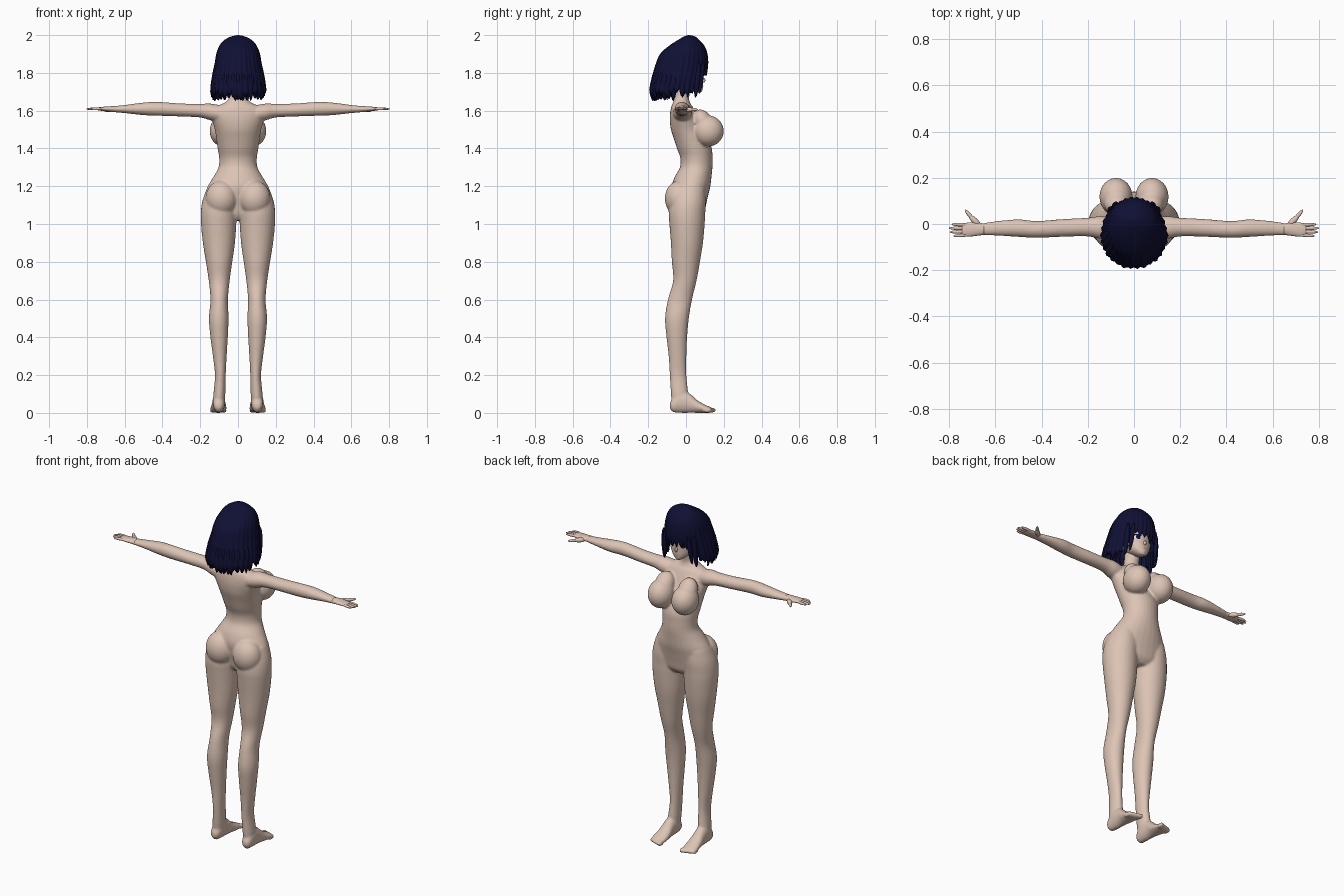
import bpy, bmesh, math, random
from mathutils import Vector, Matrix
from mathutils.bvhtree import BVHTree

random.seed(4)
cube = bpy.data.objects.get("Cube")
if cube:
    bpy.data.objects.remove(cube)


def material(name, rgb):
    m = bpy.data.materials.new(name)
    m.use_nodes = True
    m.diffuse_color = (*rgb, 1)
    m.node_tree.nodes["Principled BSDF"].inputs["Base Color"].default_value = (*rgb, 1)
    return m


SKIN = material("skin", (0.72, 0.55, 0.46))
NAVY = material("navy hair", (0.005, 0.005, 0.035))
WHITE = material("eye white", (0.8, 0.8, 0.8))
LIP = material("lip", (0.4, 0.16, 0.13))


def finish(bm, name, mat):
    bmesh.ops.recalc_face_normals(bm, faces=bm.faces)
    mesh = bpy.data.meshes.new(name)
    bm.to_mesh(mesh)
    bm.free()
    mesh.materials.append(mat)
    mesh.shade_smooth()
    ob = bpy.data.objects.new(name, mesh)
    bpy.context.collection.objects.link(ob)
    return ob


def dense(rings, k=4):
    """Catmull-Rom interpolation between the given rings."""
    out = []
    for i in range(len(rings) - 1):
        p0, p1, p2, p3 = (rings[min(max(j, 0), len(rings) - 1)] for j in range(i - 1, i + 3))
        for s in range(k):
            t = s / k
            out.append([b + t / 2 * (c - a + t * (2*a - 5*b + 4*c - d + t * (3*(b - c) + d - a)))
                        for a, b, c, d in zip(p0, p1, p2, p3)])
    return out + [list(rings[-1])]


def loft(bm, axis, rings, side=1, n=28):
    """Elliptical sections: position on the axis, then low and high on the other two."""
    loops = []
    for t, a0, a1, b0, b1 in dense(rings):
        loop = []
        for i in range(n):
            w = math.tau * i / n
            co = [(a0 + a1 + (a1 - a0) * math.cos(w)) / 2, (b0 + b1 + (b1 - b0) * math.sin(w)) / 2]
            co.insert(axis, t)
            loop.append(bm.verts.new((co[0] * side, co[1], co[2])))
        loops.append(loop)
    for p, q in zip(loops, loops[1:]):
        for i in range(n):
            j = (i + 1) % n
            bm.faces.new((p[i], p[j], q[j], q[i]))
    bm.faces.new(loops[0])
    bm.faces.new(loops[-1])


def ball(bm, centre, radii, side=1, aim=(0, 0, 1)):
    c, d = Vector(centre), Vector(aim)
    c.x *= side
    d.x *= side
    rot = d.to_track_quat('Z', 'Y').to_matrix().to_4x4()
    bmesh.ops.create_uvsphere(bm, u_segments=24, v_segments=16, radius=1,
                              matrix=Matrix.Translation(c) @ rot @ Matrix.Diagonal((*radii, 1)))


def rod(bm, p, q, r, side):
    p, q = Vector(p), Vector(q)
    ball(bm, (p + q) / 2, (r, r, (q - p).length / 2), side, q - p)


# Body: torso and neck, then limbs, fused into one skin
torso = [(1.02, .09, -.03, .07), (1.05, .16, -.05, .095), (1.1, .185, -.06, .106),
         (1.15, .178, -.07, .117), (1.2, .16, -.075, .129), (1.25, .13, -.06, .135),
         (1.3, .103, -.032, .14), (1.35, .1, -.03, .14), (1.4, .108, -.048, .137),
         (1.45, .115, -.064, .118), (1.5, .123, -.08, .095), (1.55, .138, -.086, .07),
         (1.59, .145, -.084, .052), (1.62, .12, -.078, .036), (1.64, .075, -.07, .022),
         (1.665, .047, -.063, .016), (1.7, .041, -.06, .022), (1.75, .041, -.06, .03)]
leg = [(.05, .072, .13, -.075, .012), (.1, .067, .13, -.08, .012), (.2, .065, .122, -.086, .002),
       (.3, .06, .133, -.092, .002), (.4, .054, .146, -.103, .006), (.5, .05, .154, -.111, .015),
       (.6, .053, .146, -.096, .032), (.7, .044, .155, -.068, .056), (.8, .03, .17, -.075, .074),
       (.9, .016, .186, -.08, .09), (1, .009, .196, -.088, .099), (1.06, .006, .197, -.092, .102),
       (1.12, .008, .189, -.085, .105), (1.19, .03, .165, -.06, .1)]
arm = [(.1, -.07, .03, 1.54, 1.63), (.15, -.064, .034, 1.55, 1.638), (.2, -.054, .027, 1.564, 1.636),
       (.3, -.055, .022, 1.569, 1.638), (.42, -.06, .013, 1.573, 1.646), (.5, -.056, .02, 1.576, 1.643),
       (.6, -.05, .012, 1.587, 1.63), (.67, -.048, .001, 1.593, 1.623)]
foot = [(-.086, .09, .115, .025, .05), (-.07, .076, .129, .005, .08), (-.03, .068, .134, 0, .12),
        (.02, .067, .136, 0, .102), (.06, .062, .142, 0, .067), (.1, .06, .147, 0, .044),
        (.13, .064, .144, 0, .03)]
bm = bmesh.new()
loft(bm, 2, [(z, -w, w, back, front) for z, w, back, front in torso])
for side in (1, -1):
    loft(bm, 2, leg, side)
    loft(bm, 0, arm, side)
    loft(bm, 1, foot, side)
    ball(bm, (.078, .118, 1.492), (.072, .082, .082), side)
    ball(bm, (.075, .09, 1.54), (.055, .05, .07), side, (0, -.5, 1))
    ball(bm, (.088, -.035, 1.135), (.084, .077, .095), side)
    for i in range(5):
        ball(bm, (.072 + .017 * i, .135 - .006 * i, .014), (.012 - .001 * i, .024, .014), side)
body = finish(bm, "body", SKIN)
remesh = body.modifiers.new("fuse", 'REMESH')
remesh.mode = 'VOXEL'
remesh.voxel_size = .006
remesh.use_smooth_shade = True
smooth = body.modifiers.new("soften", 'SMOOTH')
smooth.factor = .5
smooth.iterations = 6

# Hands
palm = [(.65, -.047, .001, 1.592, 1.625), (.68, -.051, .007, 1.595, 1.623),
        (.72, -.055, .006, 1.599, 1.62), (.745, -.052, .001, 1.603, 1.617)]
for side, label in ((1, "left"), (-1, "right")):
    bm = bmesh.new()
    loft(bm, 0, palm, side)
    for i, reach in enumerate((.79, .802, .798, .782)):
        y = -.004 - .0145 * i
        rod(bm, (.715, y, 1.611), (reach, y * 1.15 + .003, 1.609), .0075, side)
    rod(bm, (.665, -.01, 1.605), (.712, .035, 1.605), .013, side)
    rod(bm, (.69, .012, 1.605), (.732, .062, 1.606), .0085, side)
    finish(bm, label + "_hand", SKIN)

# Head with a small nose
skull = [(1.697, .012, .055, .08), (1.708, .03, .02, .087), (1.735, .06, -.03, .09),
         (1.78, .083, -.07, .09), (1.83, .092, -.1, .094), (1.88, .088, -.105, .094),
         (1.93, .066, -.07, .075), (1.955, .03, -.03, .04)]
bm = bmesh.new()
loft(bm, 2, [(z, -w, w, back, front) for z, w, back, front in skull])
surface = BVHTree.FromBMesh(bm)
ball(bm, (0, .09, 1.762), (.007, .012, .014), 1, (0, -.4, 1))
finish(bm, "head", SKIN)


# Painted face details, laid on the head
def plate(name, x, z, rx, rz, mat, lift):
    def point(px, pz):
        hit = surface.ray_cast(Vector((px, 1, pz)), Vector((0, -1, 0)))[0]
        return bm.verts.new((px, hit.y + lift, pz))
    bm = bmesh.new()
    mid = point(x, z)
    rim = [point(x + rx * math.cos(math.tau * i / 20), z + rz * math.sin(math.tau * i / 20))
           for i in range(20)]
    for i in range(20):
        bm.faces.new((mid, rim[i], rim[(i + 1) % 20]))
    finish(bm, name, mat)


for side, label in ((1, "left"), (-1, "right")):
    plate(label + "_eye", side * .04, 1.787, .019, .013, WHITE, .002)
    plate(label + "_iris", side * .039, 1.788, .011, .013, NAVY, .003)
    plate(label + "_lashes", side * .041, 1.8, .021, .004, NAVY, .004)
    plate(label + "_eyebrow", side * .041, 1.825, .02, .003, NAVY, .003)
plate("mouth", 0, 1.73, .012, .002, LIP, .002)

# Hair: a bob whose hem is cut into pointed locks
outline = dense([(2, .004, .01, .02), (1.992, .04, -.012, .05), (1.97, .078, -.05, .075),
                 (1.94, .1, -.095, .1), (1.9, .115, -.138, .114), (1.85, .123, -.16, .118),
                 (1.8, .134, -.175, .112), (1.75, .142, -.188, .104), (1.7, .146, -.195, .097),
                 (1.65, .135, -.178, .09)], 6)


def section(z):
    for a, b in zip(outline, outline[1:]):
        if a[0] >= z >= b[0]:
            t = (a[0] - z) / (a[0] - b[0])
            return [p + (q - p) * t for p, q in zip(a, b)][1:]
    return outline[-1][1:]


def hem(angle):
    d = abs(math.degrees(angle))
    if d < 34:
        return 1.805
    if d < 58:
        return 1.805 - .11 * (d - 34) / 24
    return 1.69 - .02 * (d - 58) / 122


COLS, ROWS, LOCK = 180, 18, 6
cuts = [(random.uniform(.015, .045), random.uniform(-.012, .022)) for _ in range(COLS // LOCK)]
bm = bmesh.new()
columns = []
for i in range(COLS):
    angle = math.tau * i / COLS
    signed = math.remainder(angle, math.tau)
    depth, shift = cuts[i // LOCK]
    tooth = 1 - abs((i % LOCK) / LOCK * 2 - 1)
    end = max(1.652, hem(signed) + shift + depth * (.5 - tooth))
    column = []
    for r in range(ROWS):
        t = r / (ROWS - 1)
        z = 2 - (2 - end) * t ** 1.5
        w, back, front = section(z)
        puff = 1 + t * (.05 * tooth - .04 + shift)
        column.append(bm.verts.new((w * puff * math.sin(angle),
                                    (front + back) / 2 + (front - back) / 2 * puff * math.cos(angle), z)))
    columns.append(column)
for i, p in enumerate(columns):
    q = columns[(i + 1) % COLS]
    for r in range(ROWS - 1):
        bm.faces.new((p[r], q[r], q[r + 1], p[r + 1]))
bm.faces.new([c[0] for c in columns])
hair = finish(bm, "hair", NAVY)
shell = hair.modifiers.new("thickness", 'SOLIDIFY')
shell.thickness = .01

# Loose locks framing the face, and a few stray tips at the nape
bm = bmesh.new()
for side in (1, -1):
    rod(bm, (.075, .092, 1.86), (.09, .07, 1.69), .012, side)
    rod(bm, (.098, .07, 1.86), (.105, .05, 1.67), .014, side)
for i in range(15):
    a = math.radians(100 + 160 * i / 14)
    x, y = math.sin(a), math.cos(a)
    rod(bm, (.13 * x, -.04 + .13 * y, 1.8),
        (.125 * x, -.045 + .125 * y, random.uniform(1.65, 1.675)), .016, 1)
finish(bm, "loose_locks", NAVY)
